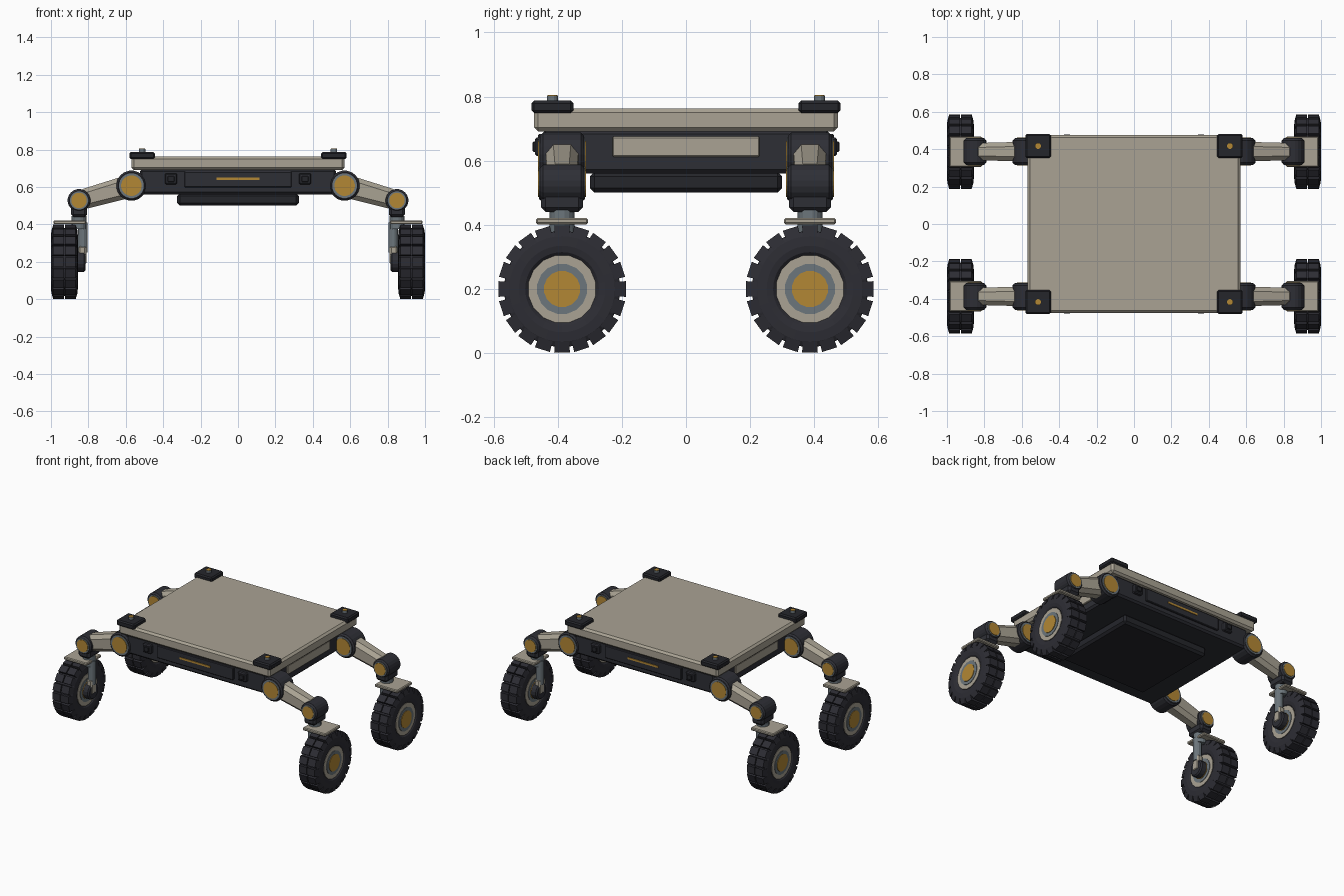
import bpy, bmesh, math
from mathutils import Matrix, Vector

if "Cube" in bpy.data.objects:
    bpy.data.objects.remove(bpy.data.objects["Cube"])


def material(name, rgb):
    m = bpy.data.materials.new(name)
    m.diffuse_color = (*rgb, 1)
    m.use_nodes = True
    m.node_tree.nodes["Principled BSDF"].inputs["Base Color"].default_value = m.diffuse_color
    return m


TAN = material("sand panel", (0.40, 0.365, 0.295))
DARK = material("dark frame", (0.027, 0.028, 0.036))
BLACK = material("black pad", (0.018, 0.019, 0.024))
TYRE = material("tyre rubber", (0.026, 0.026, 0.034))
STEEL = material("blue steel", (0.15, 0.18, 0.20))
GOLD = material("gold cap", (0.45, 0.245, 0.035))

AXIS = {'x': Matrix.Rotation(math.pi / 2, 4, 'Y'),
        'y': Matrix.Rotation(math.pi / 2, 4, 'X'),
        'z': Matrix.Identity(4)}


def finish(name, bm, mat, loc=(0, 0, 0), smooth=False):
    bmesh.ops.recalc_face_normals(bm, faces=bm.faces[:])
    me = bpy.data.meshes.new(name)
    bm.to_mesh(me)
    bm.free()
    me.materials.append(mat)
    ob = bpy.data.objects.new(name, me)
    ob.location = loc
    bpy.context.collection.objects.link(ob)
    return ob


def box(name, size, loc, mat, bevel=0.0, tilt=0.0, taper=1.0):
    """Chamfered box; taper scales the +x end, tilt turns it about y."""
    bm = bmesh.new()
    bmesh.ops.create_cube(bm, size=1, matrix=Matrix.Diagonal((*size, 1)))
    for v in bm.verts:
        if v.co.x > 0:
            v.co.y *= taper
            v.co.z *= taper
    if bevel:
        bmesh.ops.bevel(bm, geom=bm.edges[:], offset=bevel, segments=1, affect='EDGES')
    bm.transform(Matrix.Rotation(tilt, 4, 'Y'))
    return finish(name, bm, mat, loc)


def cyl(name, r, depth, loc, axis, mat, sides=16, bevel=0.0):
    """Cylinder along an axis with chamfered rims."""
    bm = bmesh.new()
    bmesh.ops.create_cone(bm, cap_ends=True, segments=sides, radius1=r, radius2=r, depth=depth,
                          matrix=Matrix.Rotation(math.pi / sides, 4, 'Z'))
    if bevel:
        rims = [e for e in bm.edges if abs(e.verts[0].co.z - e.verts[1].co.z) < 1e-5]
        bmesh.ops.bevel(bm, geom=rims, offset=bevel, segments=1, affect='EDGES')
    bm.transform(AXIS[axis])
    return finish(name, bm, mat, loc)


def tyre(name, loc):
    """Lathed carcass with two rows of tread blocks."""
    bm = bmesh.new()
    prof = [(0.10, -0.055), (0.115, -0.068), (0.135, -0.072), (0.165, -0.070), (0.181, -0.060),
            (0.181, 0.060), (0.165, 0.070), (0.135, 0.072), (0.115, 0.068), (0.10, 0.055)]
    n = 40
    rings = []
    for i in range(n):
        a = 2 * math.pi * i / n
        rings.append([bm.verts.new((x, r * math.sin(a), r * math.cos(a))) for r, x in prof])
    for i in range(n):
        p, q = rings[i], rings[(i + 1) % n]
        for j in range(len(prof)):
            k = (j + 1) % len(prof)
            bm.faces.new((p[j], p[k], q[k], q[j]))
    # tread blocks
    for i in range(20):
        turn = Matrix.Rotation(2 * math.pi * i / 20, 4, 'X')
        for s in (-1, 1):
            block = bmesh.ops.create_cube(bm, size=1)['verts']
            for v in block:
                top = v.co.z > 0
                outer = v.co.x * s > 0
                x = (0.060 if top else 0.070) if outer else 0.003
                v.co = turn @ Vector((s * x, v.co.y * (0.049 if top else 0.045),
                                      0.199 if top else 0.165))
    return finish(name, bm, TYRE, loc)


# main chassis
box("top_deck", (1.14, 0.95, 0.072), (0, 0, 0.727), TAN, 0.013)
box("chassis_body", (1.05, 0.90, 0.135), (0, 0, 0.6275), DARK, 0.012)
box("belly_pan", (0.65, 0.60, 0.065), (0, 0, 0.5325), BLACK, 0.014)

# front and rear panels with light strips and sensor blocks
for s, end in ((-1, "front"), (1, "rear")):
    box(end + "_panel", (0.574, 0.03, 0.085), (0, s * 0.447, 0.64), DARK, 0.004)
    box(end + "_light_strip", (0.23, 0.01, 0.013), (0, s * 0.461, 0.644), GOLD)
    for x in (-0.358, 0.358):
        box(end + "_sensor", (0.066, 0.04, 0.058), (x, s * 0.452, 0.643), DARK, 0.006)
        box(end + "_sensor_lens", (0.036, 0.012, 0.032), (x, s * 0.473, 0.643), BLACK, 0.003)

# side panels
for s, side in ((-1, "left"), (1, "right")):
    box(side + "_side_panel", (0.02, 0.46, 0.063), (s * 0.525, 0, 0.643), TAN, 0.004)

# four corners: pads, legs and wheels
for sx, side in ((-1, "left"), (1, "right")):
    for sy, end in ((-1, "front"), (1, "rear")):
        tag = f"{end}_{side}_"
        y = sy * 0.387

        # corner pad and bolt
        px, py = sx * 0.513, sy * 0.417
        box(tag + "corner_pad", (0.136, 0.13, 0.038), (px, py, 0.768), BLACK, 0.008)
        cyl(tag + "bolt", 0.018, 0.02, (px, py, 0.792), 'z', STEEL, 12)
        cyl(tag + "bolt_cap", 0.016, 0.008, (px, py, 0.801), 'z', GOLD, 12)

        # hip and knee joints with layered caps
        for part, x, z, r in (("hip", 0.57, 0.607, 0.081), ("knee", 0.85, 0.528, 0.061)):
            c = (sx * x, y, z)
            cyl(tag + part, r, 0.138, c, 'y', DARK, 20, 0.010)
            cyl(tag + part + "_ring", r * 0.82, 0.144, c, 'y', STEEL, 20)
            cyl(tag + part + "_cap", r * 0.68, 0.150, c, 'y', GOLD, 20)

        # arm beam from hip to knee
        arm = box(tag + "arm", (0.27, 0.105, 0.122), (sx * 0.71, y, 0.5675), TAN, 0.024,
                  math.atan2(0.079, 0.28), 0.87)
        if sx < 0:
            arm.data.transform(Matrix.Scale(-1, 4, (1, 0, 0)))
            arm.data.flip_normals()

        # knee block, collar, fender and strut
        box(tag + "knee_block", (0.088, 0.13, 0.09), (sx * 0.85, y, 0.485), DARK, 0.014)
        cyl(tag + "collar", 0.040, 0.07, (sx * 0.85, y, 0.41), 'z', STEEL, 16)
        box(tag + "fender", (0.172, 0.162, 0.020), (sx * 0.90, y, 0.411), TAN, 0.005)
        cyl(tag + "strut", 0.026, 0.16, (sx * 0.829, y, 0.33), 'z', STEEL, 12)
        box(tag + "strut_foot", (0.042, 0.058, 0.10), (sx * 0.832, y, 0.235), TAN, 0.009)
        cyl(tag + "axle_housing", 0.055, 0.055, (sx * 0.843, y, 0.2), 'x', DARK, 16, 0.008)

        # wheel
        w = (sx * 0.928, y, 0.199)
        tyre(tag + "tyre", w)
        cyl(tag + "rim", 0.107, 0.128, w, 'x', TAN, 16)
        cyl(tag + "hub_ring", 0.079, 0.134, w, 'x', STEEL, 16)
        cyl(tag + "hub_cap", 0.057, 0.141, w, 'x', GOLD, 16)
